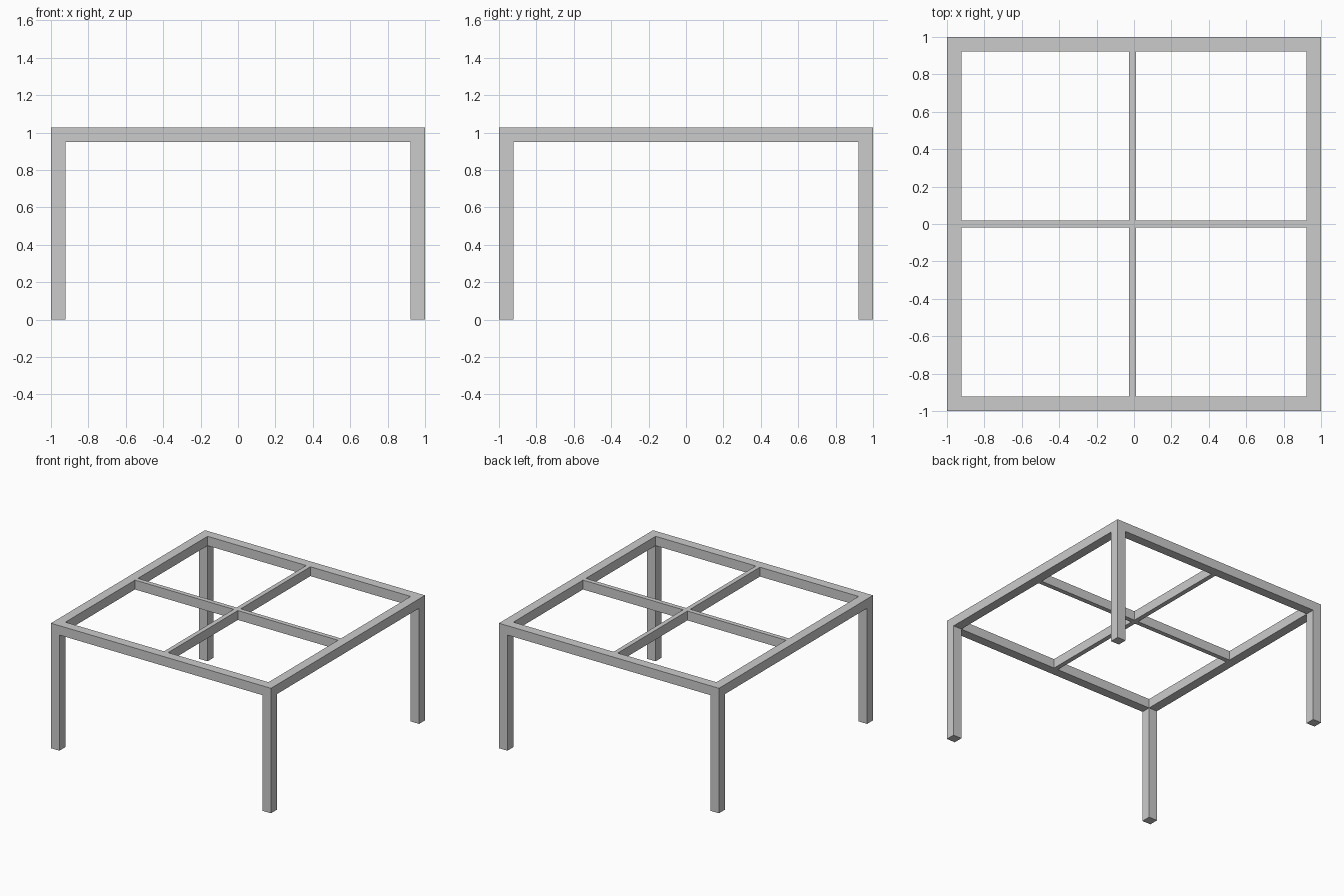
import bpy

if "Cube" in bpy.data.objects:
    bpy.data.objects.remove(bpy.data.objects["Cube"])

T = 0.077            # thickness of legs and rails
B = 0.038            # width of the cross bars
TOP, LOW = 1.027, 0.95
IN = 1 - T           # inner face of the frame


def box(name, lo, hi):
    bpy.ops.mesh.primitive_cube_add(size=1, location=[(a + b) / 2 for a, b in zip(lo, hi)])
    ob = bpy.context.object
    ob.name = name
    ob.scale = [b - a for a, b in zip(lo, hi)]
    bpy.ops.object.transform_apply(location=False, rotation=False, scale=True)
    return ob


# four corner legs
for sy, fb in ((-1, "front"), (1, "back")):
    for sx, lr in ((-1, "left"), (1, "right")):
        x, y = sorted((sx * IN, sx)), sorted((sy * IN, sy))
        box(f"{fb}_{lr}_leg", (x[0], y[0], 0), (x[1], y[1], LOW))

# top frame rails: front/back run full width, sides fit between them
for s, fb, lr in ((-1, "front", "left"), (1, "back", "right")):
    a, b = sorted((s * IN, s))
    box(f"{fb}_rail", (-1, a, LOW), (1, b, TOP))
    box(f"{lr}_rail", (a, -IN, LOW), (b, IN, TOP))

# crossing support bars
cx = -0.007
box("long_cross_bar", (cx - B / 2, -IN, LOW), (cx + B / 2, IN, TOP))
box("left_cross_bar", (-IN, -B / 2, LOW), (cx - B / 2, B / 2, TOP))
box("right_cross_bar", (cx + B / 2, -B / 2, LOW), (IN, B / 2, TOP))
